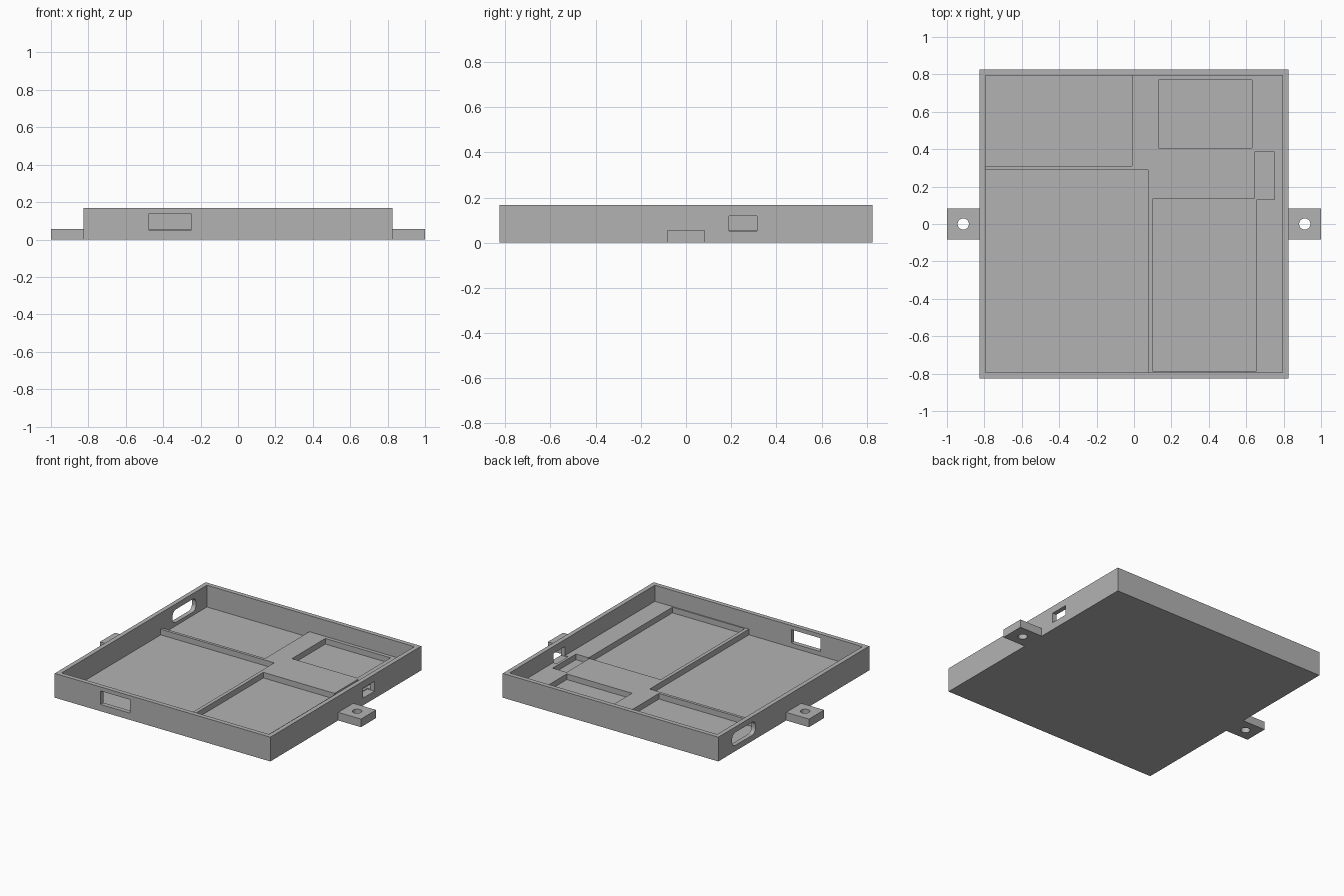
import bpy
from math import radians

if "Cube" in bpy.data.objects:
    bpy.data.objects.remove(bpy.data.objects["Cube"], do_unlink=True)

# Single plastic colour
grey = bpy.data.materials.new("plain grey")
grey.use_nodes = True
colour = (0.45, 0.45, 0.45, 1)
grey.diffuse_color = colour
grey.node_tree.nodes["Principled BSDF"].inputs["Base Color"].default_value = colour


def box(name, x, y, z):
    """Box from (min, max) pairs on each axis."""
    bpy.ops.mesh.primitive_cube_add(size=1)
    ob = bpy.context.object
    ob.name = name
    ob.scale = [b - a for a, b in (x, y, z)]
    ob.location = [(a + b) / 2 for a, b in (x, y, z)]
    bpy.ops.object.transform_apply(location=True, rotation=True, scale=True)
    ob.data.materials.append(grey)
    return ob


def apply(ob, mod):
    bpy.context.view_layer.objects.active = ob
    bpy.ops.object.modifier_apply(modifier=mod.name)


def cut(ob, cutter):
    cutter.hide_render = True
    mod = ob.modifiers.new("cut", "BOOLEAN")
    mod.operation = "DIFFERENCE"
    mod.solver = "EXACT"
    mod.object = cutter
    apply(ob, mod)
    bpy.data.objects.remove(cutter, do_unlink=True)


OUT, IN = 0.826, 0.795      # outer and inner half widths of the tray
TOP, FLOOR, LOW = 0.168, 0.056, 0.017

# Tray shell
tray = box("tray", (-OUT, OUT), (-OUT, OUT), (0, TOP))
cut(tray, box("cavity", (-IN, IN), (-IN, IN), (FLOOR, 0.3)))

# Component pockets sunk into the floor
pockets = [
    ((-IN, -0.01), (0.31, IN)),
    ((-IN, 0.075), (-IN, 0.29)),
    ((0.1, 0.655), (-0.787, 0.135)),
    ((0.13, 0.63), (0.405, 0.77)),
    ((0.645, 0.752), (0.13, 0.385)),
]
for px, py in pockets:
    cut(tray, box("pocket", px, py, (LOW, 0.1)))

# Square openings in the front and right walls
cut(tray, box("front_opening", (-0.475, -0.25), (-0.9, -0.75), (0.047, 0.14)))
cut(tray, box("right_opening", (0.77, 0.9), (0.19, 0.315), (0.051, 0.119)))

# Rounded slot in the left wall
slot = box("left_slot", (-0.9, -0.75), (0.42, 0.675), (0.04, 0.13))
bevel = slot.modifiers.new("round", "BEVEL")
bevel.width = 0.035
bevel.segments = 6
bevel.limit_method = "WEIGHT"
weights = slot.data.attributes.new("bevel_weight_edge", "FLOAT", "EDGE")
for e in slot.data.edges:
    a, b = (slot.data.vertices[i].co for i in e.vertices)
    weights.data[e.index].value = 1.0 if abs(a.x - b.x) > 0.1 else 0.0
apply(slot, bevel)
cut(tray, slot)

# Mounting tabs with screw holes
for side, name in ((1, "left_tab"), (-1, "right_tab")):
    xs = sorted((side * OUT, side * 1.0))
    tab = box(name, xs, (-0.083, 0.083), (0, FLOOR))
    bpy.ops.mesh.primitive_cylinder_add(vertices=32, radius=0.03, depth=0.3,
                                        location=(side * 0.913, 0, 0))
    cut(tab, bpy.context.object)

# Smooth the round walls, keep every corner crisp
for ob in bpy.data.objects:
    if ob.name in ("tray", "left_tab", "right_tab"):
        bpy.ops.object.select_all(action="DESELECT")
        ob.select_set(True)
        bpy.context.view_layer.objects.active = ob
        bpy.ops.object.shade_smooth_by_angle(angle=radians(30))
